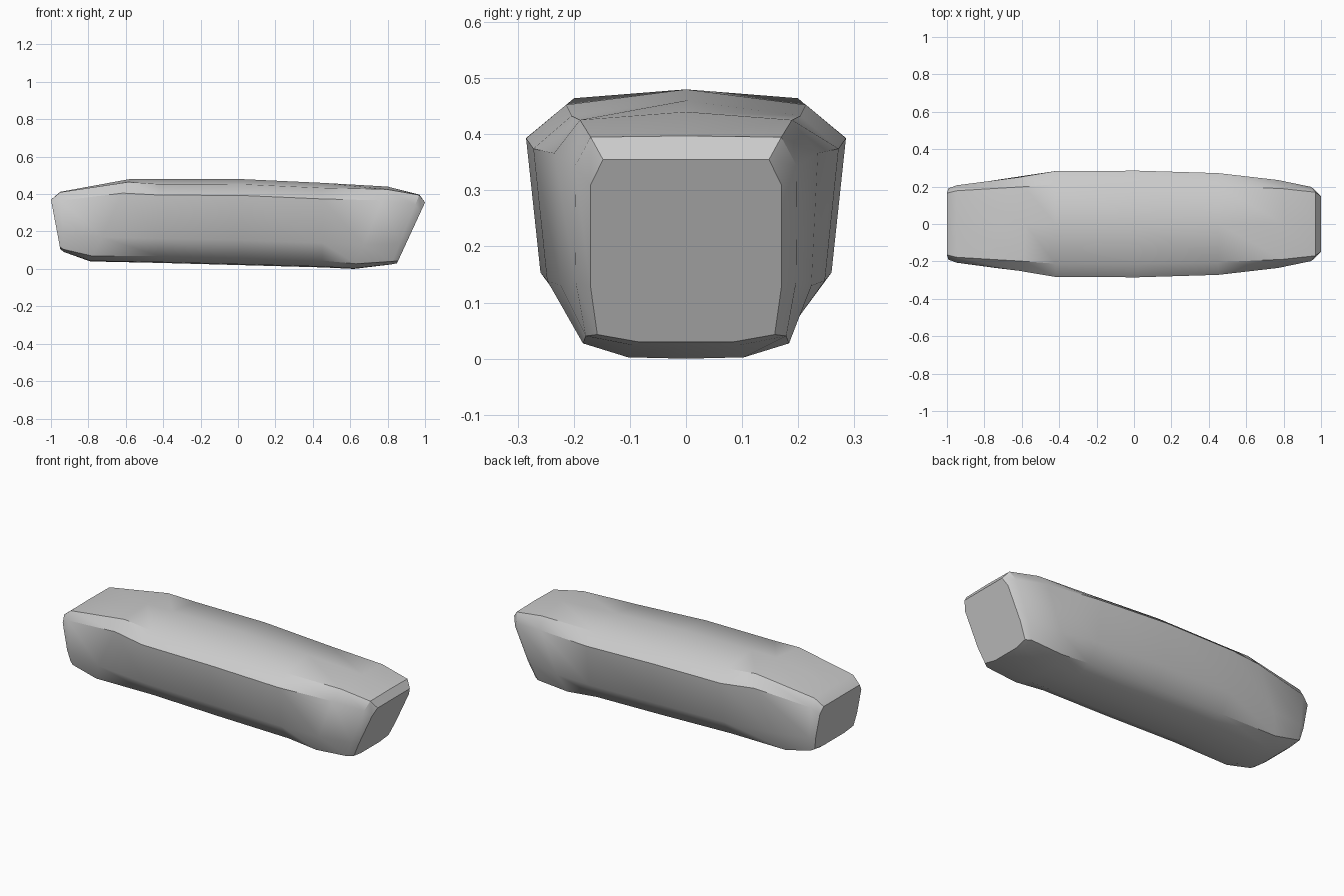
import bpy, bmesh, math

cube = bpy.data.objects.get("Cube")
if cube:
    bpy.data.objects.remove(cube, do_unlink=True)

# One grey material
grey = bpy.data.materials.new("stone_grey")
grey.use_nodes = True
colour = (0.6, 0.6, 0.6, 1)
grey.diffuse_color = colour
grey.node_tree.nodes["Principled BSDF"].inputs["Base Color"].default_value = colour

# Half cross-sections, keel to ridge: width and height fractions
ROUND = [(0, 0), (.39, .01), (.66, .08), (.91, .29), (1, .81), (.75, .94), (0, 1)]
SQUARE = [(0, 0), (.5, 0), (.93, .04), (1, .3), (1, .86), (.87, 1), (0, 1)]

# Stations: x at keel, x at ridge, half width, keel z, ridge z, squareness
STATIONS = [
    (-.95, -1.0, .19, .105, .37, 1),
    (-.93, -.95, .207, .09, .412, .9),
    (-.79, -.58, .25, .04, .48, .4),
    (-.42, -.42, .283, .032, .48, 0),
    (.02, .02, .285, .02, .48, 0),
    (.45, .45, .272, .008, .46, 0),
    (.62, .80, .235, 0, .44, .45),
    (.82, .97, .198, .024, .397, .9),
    (.85, 1.0, .17, .03, .355, 1),
]


def section(bm, x_low, x_high, width, low, high, square):
    """Make one closed ring of vertices, mirrored across y."""
    half = []
    for (ya, za), (yb, zb) in zip(ROUND, SQUARE):
        y = ya + (yb - ya) * square
        z = za + (zb - za) * square
        half.append((x_low + (x_high - x_low) * z, y * width, low + (high - low) * z))
    mirrored = [(x, -y, z) for x, y, z in half[-2:0:-1]]
    return [bm.verts.new(p) for p in half + mirrored]


# Body: skin the stations and cap both ends
bm = bmesh.new()
rings = [section(bm, *s) for s in STATIONS]
for a, b in zip(rings, rings[1:]):
    for i in range(len(a)):
        j = (i + 1) % len(a)
        bm.faces.new((a[i], a[j], b[j], b[i]))
bm.faces.new(rings[0])
bm.faces.new(rings[-1])
bmesh.ops.recalc_face_normals(bm, faces=bm.faces)
mesh = bpy.data.meshes.new("body")
bm.to_mesh(mesh)
bm.free()
mesh.materials.append(grey)
body = bpy.data.objects.new("body", mesh)
bpy.context.collection.objects.link(body)

# Smooth shading with the hard end edges kept
bpy.ops.object.select_all(action='DESELECT')
body.select_set(True)
bpy.context.view_layer.objects.active = body
bpy.ops.object.shade_smooth_by_angle(angle=math.radians(35))
